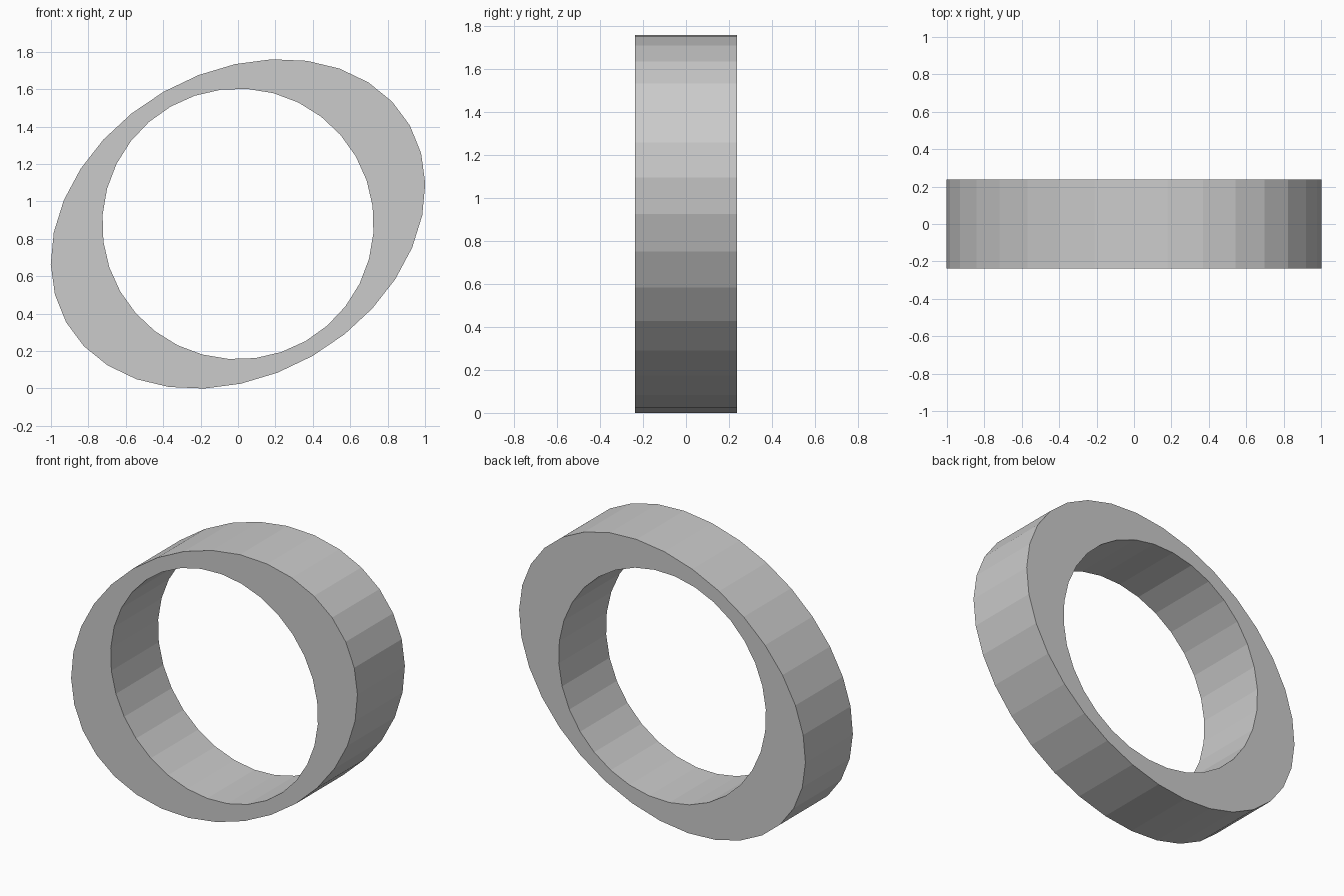
import bpy
import bmesh
from math import sin, cos, tau
from mathutils import Vector

if "Cube" in bpy.data.objects:
    bpy.data.objects.remove(bpy.data.objects["Cube"])

SIDES = 32
HALF_DEPTH = 0.237
CENTRE_Z = 0.88


def loop(bm, u, v, y):
    """Ring of vertices on an ellipse given by two conjugate radii (x, z)."""
    verts = []
    for i in range(SIDES):
        t = tau * i / SIDES
        p = Vector(u) * cos(t) + Vector(v) * sin(t)
        verts.append(bm.verts.new((p.x, y, CENTRE_Z + p.y)))
    return verts


def bridge(bm, a, b):
    for i in range(SIDES):
        j = (i + 1) % SIDES
        bm.faces.new((a[i], a[j], b[j], b[i]))


bm = bmesh.new()
# Tilted oval outside, round hole inside
outer = ((0.18, 0.88), (0.985, 0.045))
inner = ((0.05, 0.722), (0.724, -0.048))
outer_front = loop(bm, *outer, -HALF_DEPTH)
outer_back = loop(bm, *outer, HALF_DEPTH)
inner_back = loop(bm, *inner, HALF_DEPTH)
inner_front = loop(bm, *inner, -HALF_DEPTH)

# Rim, back face, bore and front face
rings = [outer_front, outer_back, inner_back, inner_front]
for k in range(4):
    bridge(bm, rings[k], rings[(k + 1) % 4])
bmesh.ops.recalc_face_normals(bm, faces=bm.faces)

mesh = bpy.data.meshes.new("oval_ring")
bm.to_mesh(mesh)
bm.free()
bpy.context.collection.objects.link(bpy.data.objects.new("oval_ring", mesh))
